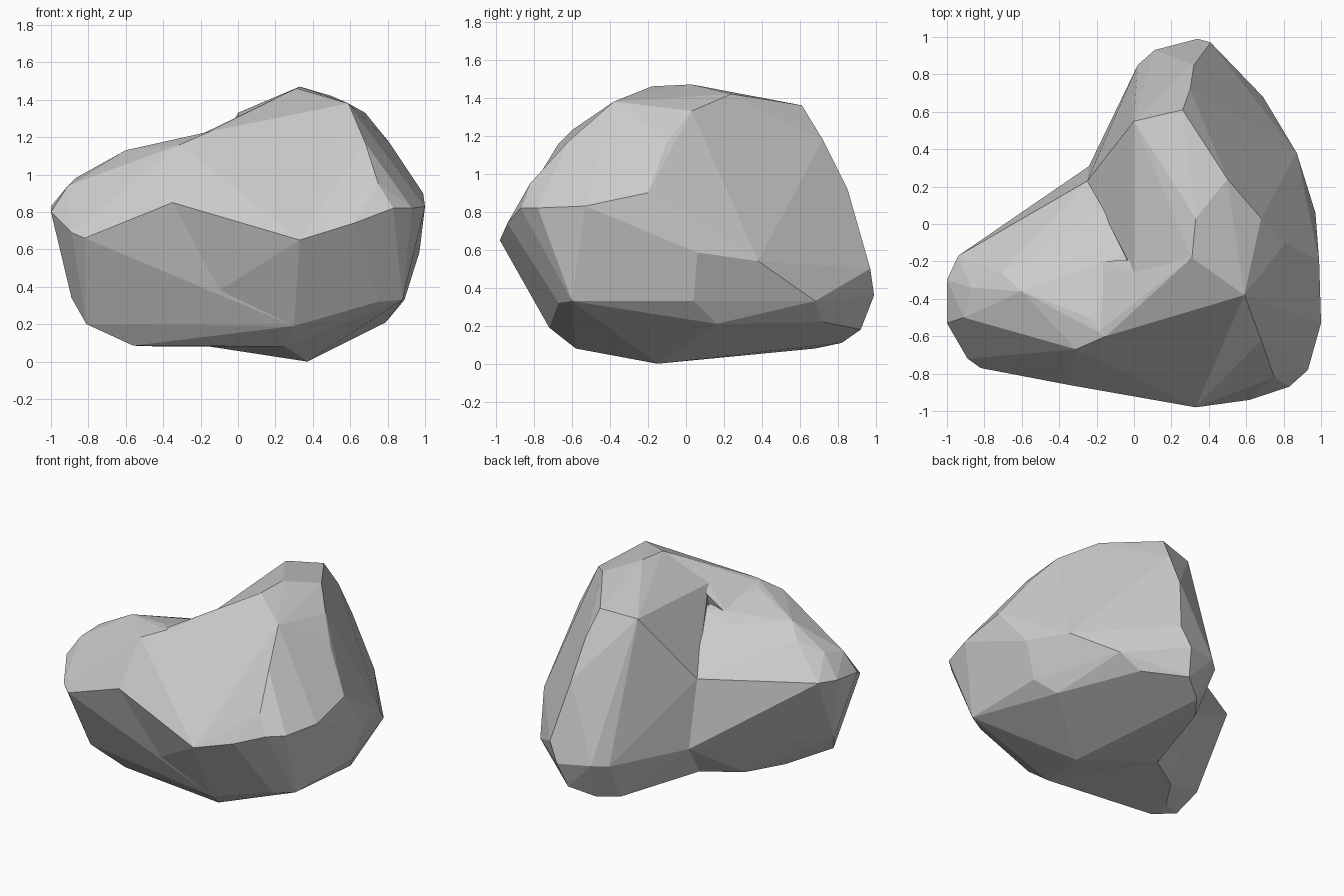
import bpy, bmesh
from math import radians

if "Cube" in bpy.data.objects:
    bpy.data.objects.remove(bpy.data.objects["Cube"])

# Corner points shared by neighbouring lobes
front_low = [(.30, -.72, .19), (.25, -.58, .08)]
front_nose = [(.33, -.98, .65)]
front_crest = [(-.35, -.86, .85), (-.15, -.60, 1.23), (-.31, -.67, 1.16)]
valley = [(-.25, .23, .84), (-.24, .31, .36), (-.15, .06, .08)]
summit = [(.31, -.18, 1.46), (.59, -.38, 1.38), (0, -.26, 1.28)]

# Low left lobe
left = [(-1, -.53, .80), (-1, -.30, .83), (-.94, -.17, .84), (-.91, -.50, .94),
        (-.82, -.77, .66), (-.89, -.72, .69), (-.81, -.53, .20), (-.56, -.49, .085),
        (-.89, -.42, .34), (-.56, -.34, .09), (-.40, -.10, .08), (-.50, .11, .66),
        (-.87, -.34, .98), (-.71, -.26, 1.05), (-.60, -.36, 1.13), (-.24, -.50, 1.21),
        (-.25, -.12, 1.10), (-.03, -.15, 1.15), (-.13, .10, .99)]

# Tall right lobe: top and steep side, then underside and back
right_top = [(.33, .03, 1.47), (.50, .24, 1.42), (.68, .03, 1.33), (.26, .61, 1.36),
             (0, .55, 1.33), (.30, .72, 1.18), (.32, .85, .92), (.81, -.10, 1.17),
             (.99, -.20, .90), (.68, -.62, 1.17), (.75, -.82, .95), (.83, -.87, .82),
             (.93, -.78, .82), (1, -.53, .83), (.62, -.94, .74)]
right_low = [(.97, .06, .585), (.87, .38, .54), (.69, .68, .33), (.41, .97, .50),
             (.34, .99, .36), (.11, .93, .38), (.02, .85, .37), (.05, .68, .08),
             (.15, .82, .11), (.30, .92, .18), (.55, .72, .22), (.79, .16, .21),
             (.89, .04, .33), (.88, -.60, .33), (.75, -.67, .32), (.37, -.15, 0)]


def hull(name, points):
    """Make a faceted convex lump around the points."""
    bm = bmesh.new()
    for p in points:
        bm.verts.new(p)
    res = bmesh.ops.convex_hull(bm, input=bm.verts[:])
    loose = {g for g in res["geom_interior"] + res["geom_unused"]
             if isinstance(g, bmesh.types.BMVert)}
    bmesh.ops.delete(bm, geom=list(loose), context='VERTS')
    bmesh.ops.recalc_face_normals(bm, faces=bm.faces[:])
    mesh = bpy.data.meshes.new(name)
    bm.to_mesh(mesh)
    bm.free()
    ob = bpy.data.objects.new(name, mesh)
    bpy.context.collection.objects.link(ob)
    return ob


rock = hull("rock", right_top + right_low + summit + valley + front_low + front_nose)
lobes = [hull("left_lobe", left + valley + front_low + front_crest),
         hull("front_lobe", front_low + front_nose + front_crest + summit
              + [(-.2, -.2, 1.12), (-.56, -.49, .09)])]

# Fuse the lobes into one boulder
for lobe in lobes:
    mod = rock.modifiers.new("fuse", 'BOOLEAN')
    mod.operation = 'UNION'
    mod.solver = 'EXACT'
    mod.object = lobe
graph = bpy.context.evaluated_depsgraph_get()
fused = bpy.data.meshes.new_from_object(rock.evaluated_get(graph))
rock.modifiers.clear()
rock.data = fused
for lobe in lobes:
    bpy.data.objects.remove(lobe)

# Merge nearly flat triangles into broad chiselled facets
bm = bmesh.new()
bm.from_mesh(fused)
bmesh.ops.remove_doubles(bm, verts=bm.verts[:], dist=.003)
bmesh.ops.dissolve_limit(bm, angle_limit=radians(5), verts=bm.verts[:], edges=bm.edges[:])
for f in bm.faces:
    f.smooth = False
bm.to_mesh(fused)
bm.free()
